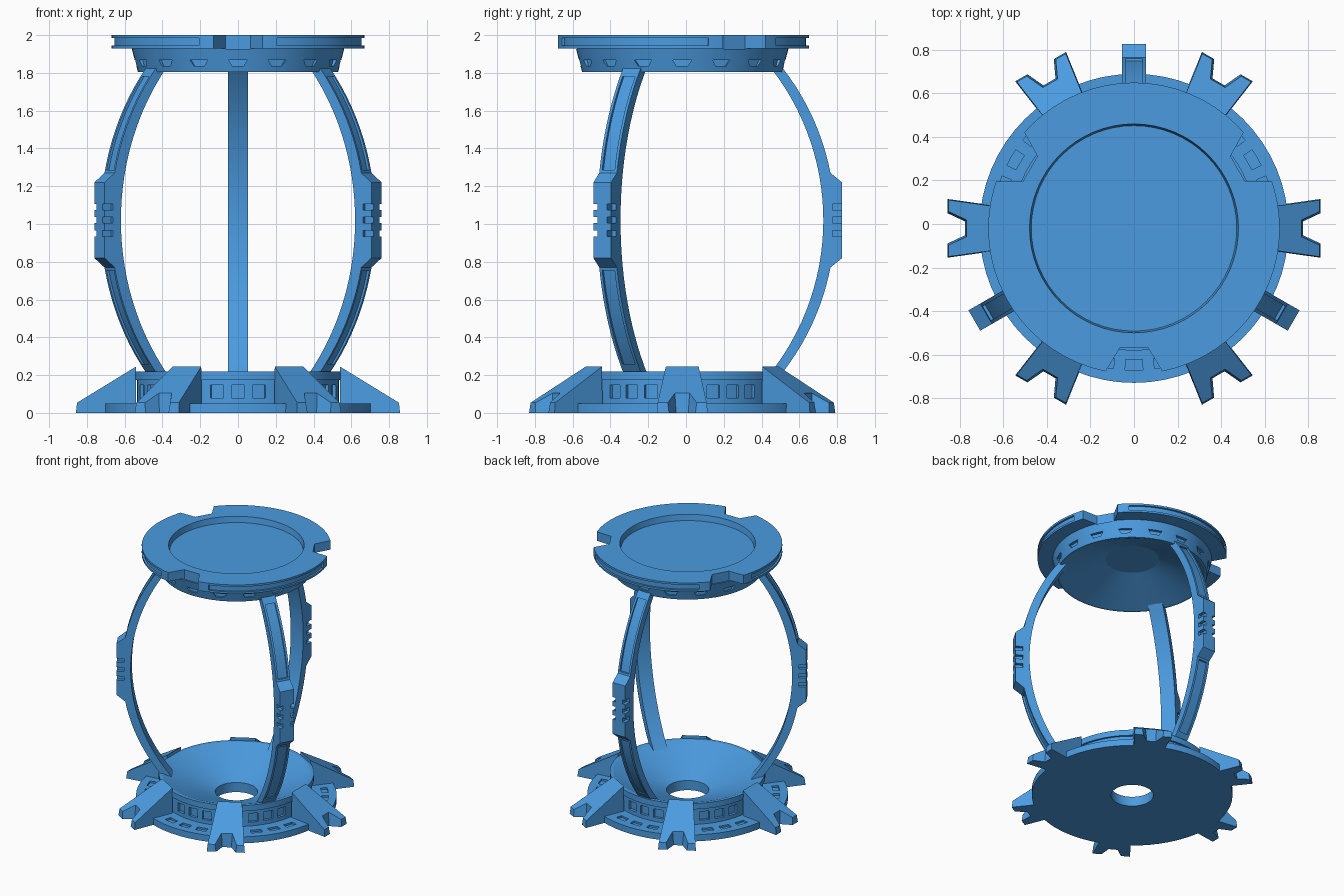
import bpy, bmesh, math
from mathutils import Matrix, Vector

if "Cube" in bpy.data.objects:
    bpy.data.objects.remove(bpy.data.objects["Cube"])

CY = -0.02          # axis of the round parts
SEG = 64
BLUE = bpy.data.materials.new("blue")
BLUE.diffuse_color = (.07, .33, .75, 1)
BLUE.use_nodes = True
BLUE.node_tree.nodes["Principled BSDF"].inputs["Base Color"].default_value = BLUE.diffuse_color


def loft(bm, a, b, ang=0):
    """Closed solid between two matching loops, turned about z."""
    rot = Matrix.Rotation(math.radians(ang), 3, 'Z')
    va = [bm.verts.new(rot @ Vector(p)) for p in a]
    vb = [bm.verts.new(rot @ Vector(p)) for p in b]
    n = len(va)
    bm.faces.new(va)
    bm.faces.new(vb[::-1])
    for i in range(n):
        j = (i + 1) % n
        bm.faces.new((va[i], vb[i], vb[j], va[j]))


def side_prism(bm, pts, y0, y1, ang=0):
    """Profile in (radius, z) extruded sideways."""
    loft(bm, [(r, y0, z) for r, z in pts], [(r, y1, z) for r, z in pts], ang)


def flat_prism(bm, pts, z0, z1, ang=0):
    loft(bm, [(x, y, z0) for x, y in pts], [(x, y, z1) for x, y in pts], ang)


def arc_block(bm, r0, r1, z0, z1, mid, half, n):
    """Curved block between two radii, used as a cutter."""
    angs = [math.radians(-half + 2 * half * i / n) for i in range(n + 1)]
    pts = [(r0 * math.cos(t), r0 * math.sin(t)) for t in angs]
    pts += [(r1 * math.cos(t), r1 * math.sin(t)) for t in reversed(angs)]
    flat_prism(bm, pts, z0, z1, mid)


def revolve(bm, prof, closed):
    vs = [bm.verts.new((r, 0, z)) for r, z in prof]
    pairs = list(zip(vs, vs[1:])) + ([(vs[-1], vs[0])] if closed else [])
    es = [bm.edges.new(p) for p in pairs]
    bmesh.ops.spin(bm, geom=vs + es, cent=(0, 0, 0), axis=(0, 0, 1),
                   angle=2 * math.pi, steps=SEG)
    bmesh.ops.remove_doubles(bm, verts=bm.verts, dist=1e-5)


def finish(bm, name):
    bmesh.ops.recalc_face_normals(bm, faces=bm.faces)
    me = bpy.data.meshes.new(name)
    bm.to_mesh(me)
    bm.free()
    me.materials.append(BLUE)
    ob = bpy.data.objects.new(name, me)
    bpy.context.collection.objects.link(ob)
    ob.location.y = CY
    return ob


def carve(ob, cutter_bm):
    """Subtract the cutter and keep the clean result."""
    cut = finish(cutter_bm, "cutter")
    cut.hide_render = True
    mod = ob.modifiers.new("carve", 'BOOLEAN')
    mod.operation, mod.solver, mod.object = 'DIFFERENCE', 'EXACT', cut
    dg = bpy.context.evaluated_depsgraph_get()
    me = bpy.data.meshes.new_from_object(ob.evaluated_get(dg))
    ob.modifiers.clear()
    ob.data = me
    bpy.data.objects.remove(cut)


def smooth(ob):
    bpy.ops.object.select_all(action='DESELECT')
    ob.select_set(True)
    bpy.context.view_layer.objects.active = ob
    bpy.ops.object.shade_smooth_by_angle(angle=math.radians(12))


def copies(ob, angles):
    for i, a in enumerate(angles):
        o = ob if i == 0 else ob.copy()
        if i:
            bpy.context.collection.objects.link(o)
        o.rotation_euler.z = math.radians(a)


# base: flanged drum with a bowl and a central hole
bm = bmesh.new()
revolve(bm, [(.15, 0), (.71, 0), (.71, .05), (.535, .05), (.535, .175),
             (.55, .175), (.55, .22), (.525, .22), (.15, .075)], True)
base = finish(bm, "base")
cut = bmesh.new()
for k in range(6):
    for d in (-12, 0, 12):
        a = 30 + 60 * k + d
        arc_block(cut, .515, .58, .08, .147, a, 3.8, 2)      # drum windows
        arc_block(cut, .605, .652, .036, .07, a, 3.6, 2)     # flange windows
carve(base, cut)
smooth(base)

# forked feet around the base, tips leaning in slightly
bm = bmesh.new()


def fork(half):
    return half + [(x, -y) for x, y in reversed(half)]


low = fork([(.54, .09), (.858, .135), (.858, .07), (.777, .032)])
high = fork([(.54, .087), (.852, .13), (.852, .077), (.77, .039)])
loft(bm, [(x, y, 0) for x, y in low],
     [(x, y, .245 - (x - .54) * .193 / .315) for x, y in high])
copies(finish(bm, "foot"), range(0, 360, 60))

# top platform: rimmed dish with a tapered band and hollow underside
bm = bmesh.new()
revolve(bm, [(0, 1.955), (.472, 1.955), (.48, 2), (.67, 2), (.67, 1.93),
             (.563, 1.93), (.53, 1.805), (.515, 1.805), (.19, 1.93), (0, 1.93)], False)
top = finish(bm, "top_platform")
cut = bmesh.new()
for a in (30, 150, 270):
    flat_prism(cut, [(.55, -.065), (.55, .065), (.75, .187), (.75, -.187)],
               1.926, 2.05, a)                                # rim notches
    arc_block(cut, .655, .72, 1.945, 1.985, a + 60, 42, 32)   # rim grooves
for k in range(16):
    trap = [(-.03, 1.837), (.03, 1.837), (.05, 1.868), (-.05, 1.868)]
    loft(cut, [(.525, y, z) for y, z in trap], [(.6, y, z) for y, z in trap],
         k * 22.5)                                            # band slots
carve(top, cut)
smooth(top)

# bowed arms with a thick ribbed grip in the middle
MID, R = 1.02, 1.31


def bow(z, off=0):
    return .747 + off - R + math.sqrt(R * R - (z - MID) ** 2)


def span(z0, z1, n):
    return [z0 + (z1 - z0) * i / n for i in range(n + 1)]


T = .062
pts = [(bow(z), z) for z in span(.19, 1.84, 28)]
pts += [(bow(z, T), z) for z in span(1.84, MID + .25, 10)]
pts += [(.847, MID + .2), (.847, MID - .2)]
pts += [(bow(z, T), z) for z in span(MID - .25, .19, 10)]
bm = bmesh.new()
side_prism(bm, pts, -.054, .054)
arm = finish(bm, "arm")
cut = bmesh.new()
for s in (-1, 1):
    zs = [MID + s * d for d in span(.265, .76, 10)]
    side_prism(cut, [(bow(z, T - .014), z) for z in zs] +
               [(bow(z, T + .05), z) for z in reversed(zs)], -.038, .038)
    for k in (-1, 0, 1):
        z = MID + k * .07
        side_prism(cut, [(.795, z - .016), (.9, z - .016), (.9, z + .016),
                         (.795, z + .016)], s * .03, s * .08)
carve(arm, cut)
smooth(arm)
copies(arm, (90, 210, 330))
